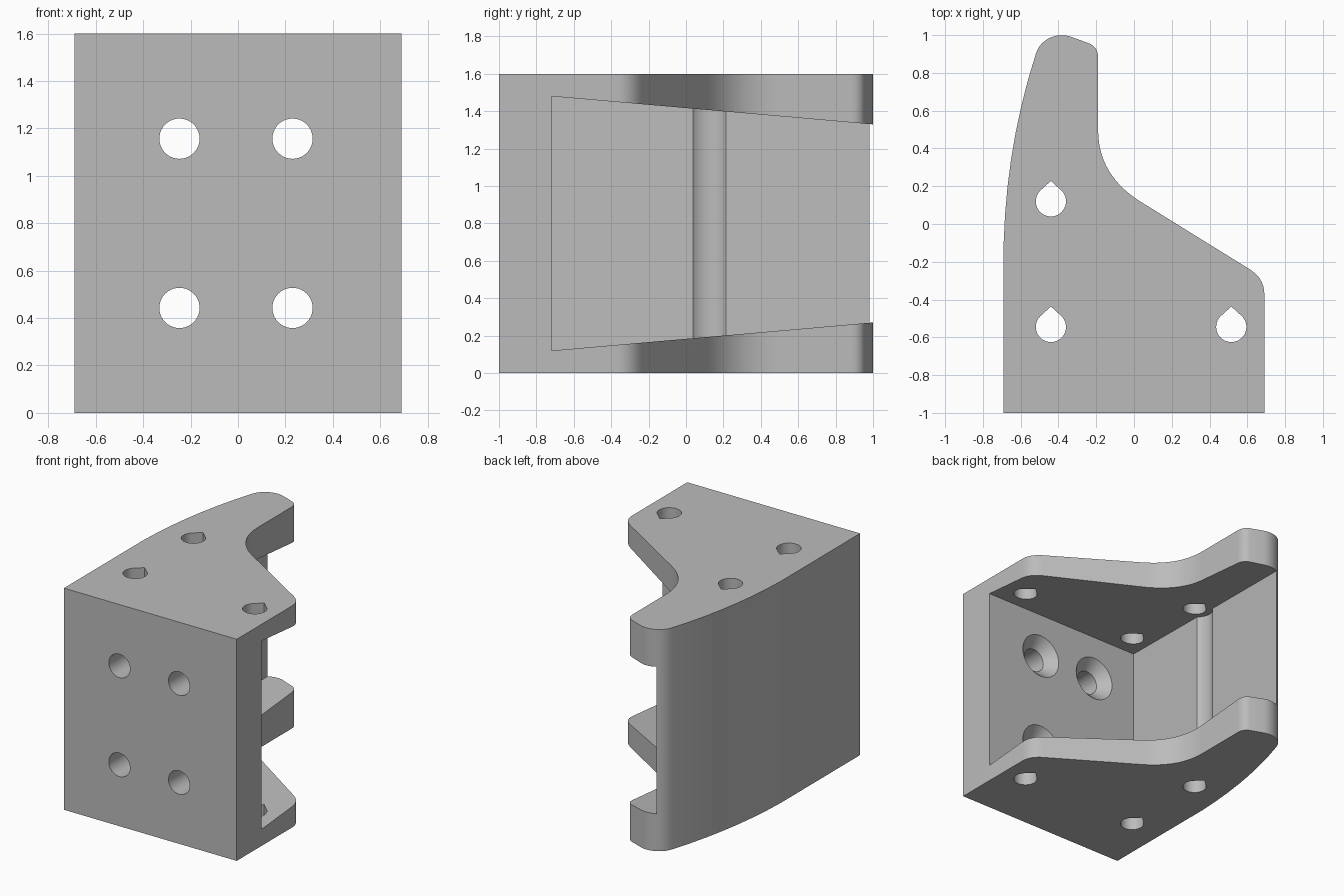
import bpy, bmesh, math
from mathutils import Vector

cube = bpy.data.objects.get("Cube")
if cube:
    bpy.data.objects.remove(cube, do_unlink=True)

HEIGHT = 1.6
BACK_OF_PLATE = -0.72
DRAFT = math.tan(math.radians(5))

grey = bpy.data.materials.new("plain_grey")
grey.use_nodes = True
colour = (0.5, 0.5, 0.5, 1)
grey.diffuse_color = colour
grey.node_tree.nodes["Principled BSDF"].inputs["Base Color"].default_value = colour


def bezier(points, steps):
    """Sample a Bezier curve of any degree."""
    n = len(points) - 1
    result = []
    for i in range(steps + 1):
        t = i / steps
        result.append(tuple(
            sum(math.comb(n, k) * (1 - t) ** (n - k) * t ** k * p[axis]
                for k, p in enumerate(points)) for axis in (0, 1)))
    return result


def arc(cx, cy, r, start, end, steps):
    angles = [math.radians(start + (end - start) * i / steps) for i in range(steps + 1)]
    return [(cx + r * math.cos(a), cy + r * math.sin(a)) for a in angles]


def prism(name, outline, bottom, top):
    """Upright prism whose end heights are functions of y."""
    bm = bmesh.new()
    low = [bm.verts.new((x, y, bottom(y))) for x, y in outline]
    high = [bm.verts.new((x, y, top(y))) for x, y in outline]
    bm.faces.new(low)
    bm.faces.new(high)
    for i in range(len(outline)):
        j = (i + 1) % len(outline)
        bm.faces.new((low[i], low[j], high[j], high[i]))
    return finish(name, bm)


def lathe_y(name, x, z, profile, sides=40):
    """Turned cutter along y from (y, radius) pairs."""
    bm = bmesh.new()
    rings = []
    for y, r in profile:
        rings.append([bm.verts.new((px, y, pz))
                      for px, pz in arc(x, z, r, 0, 360, sides)[:-1]])
    for a, b in zip(rings, rings[1:]):
        for i in range(sides):
            j = (i + 1) % sides
            bm.faces.new((a[i], a[j], b[j], b[i]))
    bm.faces.new(rings[0])
    bm.faces.new(rings[-1])
    return finish(name, bm)


def finish(name, bm):
    bmesh.ops.recalc_face_normals(bm, faces=bm.faces[:])
    mesh = bpy.data.meshes.new(name)
    bm.to_mesh(mesh)
    bm.free()
    mesh.materials.append(grey)
    obj = bpy.data.objects.new(name, mesh)
    bpy.context.collection.objects.link(obj)
    return obj


# Bracket body: plan outline with curved arm
outline = [(-0.69, -1), (0.69, -1)]
outline += bezier([(0.69, -0.37), (0.69, -0.285), (0.605, -0.235)], 8)
outline += bezier([(0.04, 0.115), (-0.19, 0.255), (-0.19, 0.50)], 14)
outline += bezier([(-0.19, 0.88), (-0.19, 0.935), (-0.235, 0.955)], 8)
outline += bezier([(-0.33, 0.99), (-0.40, 1.017), (-0.495, 0.985), (-0.52, 0.90)], 12)
outline += bezier([(-0.52, 0.90), (-0.675, 0.42), (-0.69, -0.10)], 7)[1:]
body = prism("bracket_body", outline, lambda y: 0, lambda y: HEIGHT)

# Drafted pocket between the flanges, with a screw clearance groove in the wall
hole_x, hole_y, groove_r = -0.44, 0.12, 0.125


def wall_x(y):
    return -0.60 + DRAFT * (y - BACK_OF_PLATE)


groove = [p for p in arc(hole_x, hole_y, groove_r, 90, 270, 48) if p[0] < wall_x(p[1])]
pocket = [(wall_x(1.2), 1.2)] + groove
pocket += [(wall_x(BACK_OF_PLATE), BACK_OF_PLATE), (0.9, BACK_OF_PLATE), (0.9, 1.2)]


def floor(y):
    return 0.12 + DRAFT * (y - BACK_OF_PLATE)


cutters = [prism("pocket_cutter", pocket, floor, lambda y: HEIGHT - floor(y))]

# Teardrop holes through both flanges
for x, y in ((hole_x, hole_y), (hole_x, -0.545), (0.515, -0.545)):
    tear = arc(x, y, 0.08, 135, 405, 30) + [(x, y + 0.108)]
    cutters.append(prism("teardrop_cutter", tear, lambda y: -0.1, lambda y: HEIGHT + 0.1))

# Countersunk holes through the front plate
for x in (-0.247, 0.23):
    for z in (0.443, 1.157):
        profile = [(-1.1, 0.085), (BACK_OF_PLATE - 0.075, 0.085),
                   (BACK_OF_PLATE, 0.16), (BACK_OF_PLATE + 0.02, 0.16)]
        cutters.append(lathe_y("countersink_cutter", x, z, profile))

# Cut the body, then discard the cutters
bpy.context.view_layer.objects.active = body
for cutter in cutters:
    cutter.hide_render = True
    mod = body.modifiers.new("cut", 'BOOLEAN')
    mod.operation = 'DIFFERENCE'
    mod.solver = 'EXACT'
    mod.object = cutter
    bpy.ops.object.modifier_apply(modifier=mod.name)
for cutter in cutters:
    bpy.data.objects.remove(cutter, do_unlink=True)

for obj in bpy.context.selected_objects:
    obj.select_set(False)
body.select_set(True)
bpy.ops.object.shade_smooth_by_angle(angle=math.radians(25))
